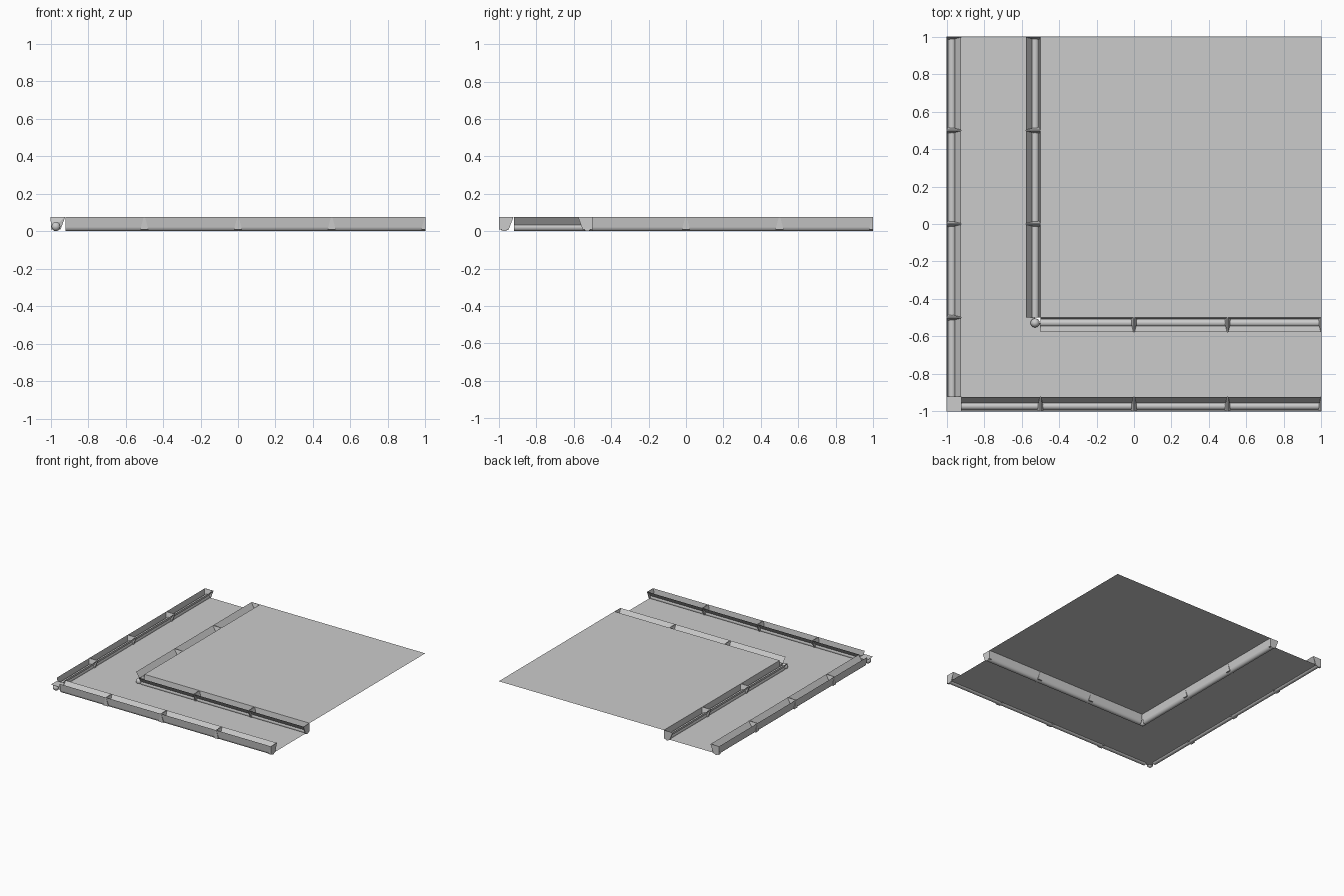
import bpy
import bmesh
from math import cos, sin, pi
from mathutils import Vector

cube = bpy.data.objects.get("Cube")
if cube:
    bpy.data.objects.remove(cube, do_unlink=True)

grey = bpy.data.materials.new("light_grey")
grey.use_nodes = True
GREY = (0.6, 0.6, 0.6, 1)
grey.diffuse_color = GREY
grey.node_tree.nodes["Principled BSDF"].inputs["Base Color"].default_value = GREY

TOP = 0.077      # height of the raised deck and the rail lips
FLOOR = 0.012    # height of the sunken walkway
OUTER, INNER = -1.0, -0.5
PIPE_R = 0.021
PIPE_OFF = 0.028
LIP = 0.076


def finish(name, bm, smooth=False):
    mesh = bpy.data.meshes.new(name)
    bm.to_mesh(mesh)
    bm.free()
    mesh.materials.append(grey)
    obj = bpy.data.objects.new(name, mesh)
    bpy.context.collection.objects.link(obj)
    if smooth:
        bpy.ops.object.select_all(action="DESELECT")
        obj.select_set(True)
        bpy.context.view_layer.objects.active = obj
        bpy.ops.object.shade_smooth_by_angle(angle=0.8)
    return obj


def sheet(name, outline, z):
    bm = bmesh.new()
    bm.faces.new([bm.verts.new((x, y, z)) for x, y in outline])
    return finish(name, bm)


def place(axis, edge, side, along, off, z):
    """Point on a rail that runs along an axis, offset from its edge."""
    across = edge + side * off
    return Vector((along, across, z)) if axis == "x" else Vector((across, along, z))


def ribbon(bm, points, start, end, put):
    rows = [[bm.verts.new(put(t, o, z)) for o, z in points] for t in (start, end)]
    for i in range(len(points) - 1):
        bm.faces.new((rows[0][i], rows[0][i + 1], rows[1][i + 1], rows[1][i]))
    return rows


def rail(name, axis, edge, side, start, end, joints):
    def put(t, o, z):
        return place(axis, edge, side, t, o, z)

    # Pipe with a steep outer flange and a flared inner lip
    bm = bmesh.new()
    ring = [(PIPE_OFF + PIPE_R * cos(2 * pi * i / 12),
             PIPE_R + PIPE_R * sin(2 * pi * i / 12)) for i in range(13)]
    rows = ribbon(bm, ring, start, end, put)
    for row in rows:
        bm.faces.new(row[:-1])
    ribbon(bm, [(0, TOP), (0.007, PIPE_R)], start, end, put)
    ribbon(bm, [(LIP, TOP), (0.045, 0.034)], start, end, put)
    bmesh.ops.remove_doubles(bm, verts=bm.verts, dist=0.0001)
    bmesh.ops.recalc_face_normals(bm, faces=bm.faces)
    finish(name, bm, True)

    # Tapered gussets where the rail sections meet
    for i, t in enumerate(joints):
        bm = bmesh.new()
        for s in (-1, 1):
            for half, o, z in ((0.022, 0.001, 0.008), (0.003, 0, TOP),
                               (0.003, LIP + 0.002, TOP), (0.008, 0.052, 0.008)):
                bm.verts.new(put(max(start, min(end, t + s * half)), o, z))
        bmesh.ops.convex_hull(bm, input=bm.verts)
        finish(f"{name}_gusset_{i + 1}", bm)


def ball(name, x, y, z, r):
    bm = bmesh.new()
    bmesh.ops.create_uvsphere(bm, u_segments=10, v_segments=6, radius=r)
    bmesh.ops.translate(bm, verts=bm.verts, vec=(x, y, z))
    finish(name, bm, True)


# Raised square deck and L-shaped sunken walkway
sheet("raised_deck", [(INNER, INNER), (1, INNER), (1, 1), (INNER, 1)], TOP)
a, b = OUTER + PIPE_OFF, INNER - PIPE_OFF
sheet("walkway_floor", [(a, a), (1, a), (1, b), (b, b), (b, 1), (a, 1)], FLOOR)

# Outer rails and the rails around the deck
begin = OUTER + LIP + 0.004
marks = [-0.5, 0, 0.5, 1]
for axis, label in (("x", "front"), ("y", "side")):
    rail(f"outer_{label}_rail", axis, OUTER, 1, begin, 1, marks)
    rail(f"deck_{label}_rail", axis, INNER, -1, INNER, 1, marks[1:])

# Corner joints
c = OUTER + PIPE_OFF
ball("outer_corner_joint", c, c, 0.025, 0.025)
sheet("outer_corner_plate", [(OUTER, OUTER), (begin, OUTER),
                             (begin, begin), (OUTER, begin)], 0.05)
ball("deck_corner_joint", b, b, 0.025, 0.025)
